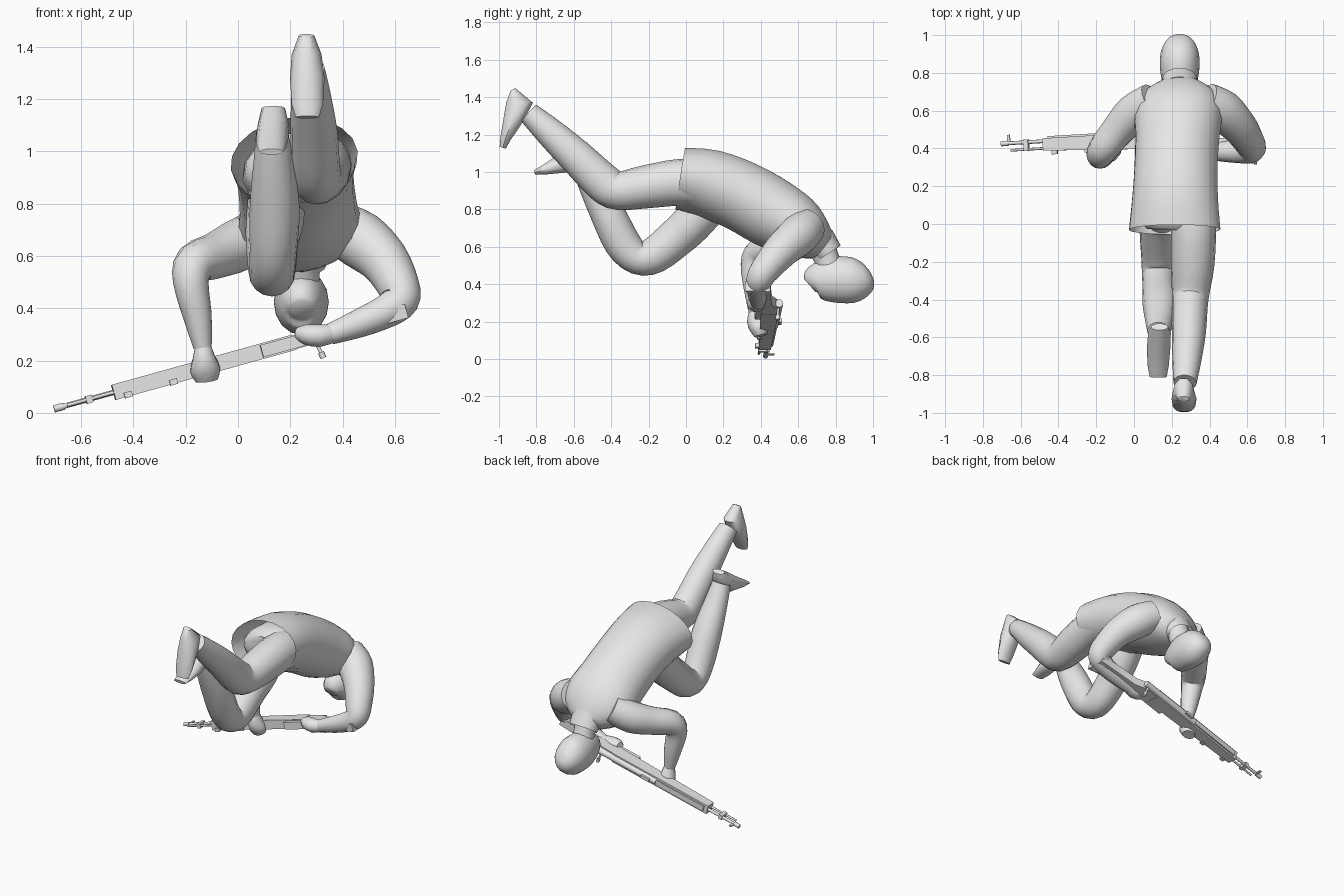
import bpy, bmesh, math
from mathutils import Vector, Matrix

grey = bpy.data.materials.new("plain_grey")
grey.diffuse_color = (0.8, 0.8, 0.8, 1)


def finish(name, bm, angle=40):
    bmesh.ops.recalc_face_normals(bm, faces=bm.faces)
    me = bpy.data.meshes.new(name)
    bm.to_mesh(me)
    bm.free()
    me.materials.append(grey)
    ob = bpy.data.objects.new(name, me)
    bpy.context.collection.objects.link(ob)
    bpy.context.view_layer.objects.active = ob
    ob.select_set(True)
    bpy.ops.object.shade_smooth_by_angle(angle=math.radians(angle))
    ob.select_set(False)
    return ob


def spline(rows, steps):
    """Catmull-Rom rows between the given sections."""
    out = []
    for i in range(len(rows) - 1):
        p0, p1 = rows[max(i - 1, 0)], rows[i]
        p2, p3 = rows[i + 1], rows[min(i + 2, len(rows) - 1)]
        for k in range(steps):
            t = k / steps
            out.append([0.5 * (2 * b + (c - a) * t + (2 * a - 5 * b + 4 * c - d) * t * t
                               + (3 * b - a - 3 * c + d) * t ** 3)
                        for a, b, c, d in zip(p0, p1, p2, p3)])
    out.append(list(rows[-1]))
    return out


def loft(name, rows, ref=(1, 0, 0), sides=16, steps=3, caps=(True, True), angle=50):
    """Tube through sections (x, y, z, half_width[, half_depth])."""
    rows = spline([r if len(r) == 5 else (*r, r[3]) for r in rows], steps)
    pts = [Vector(r[:3]) for r in rows]
    bm = bmesh.new()
    rings = []
    for i, r in enumerate(rows):
        t = (pts[min(i + 1, len(pts) - 1)] - pts[max(i - 1, 0)]).normalized()
        u = Vector(ref)
        u = (u - t * u.dot(t)).normalized()
        v = t.cross(u)
        ring = []
        for k in range(sides):
            a = 2 * math.pi * k / sides
            ring.append(bm.verts.new(pts[i] + u * r[3] * math.cos(a) + v * r[4] * math.sin(a)))
        rings.append(ring)
    for lo, hi in zip(rings, rings[1:]):
        for k in range(sides):
            n = (k + 1) % sides
            bm.faces.new((lo[k], lo[n], hi[n], hi[k]))
    if caps[0]:
        bm.faces.new(rings[0])
    if caps[1]:
        bm.faces.new(rings[-1])
    return finish(name, bm, angle)


# --- Jacket, open at the hem, with collar and pelvis inside
roll = (1, 0, 0.15)
loft("jacket", [(.215, -.03, .965, .245, .165), (.217, .13, .935, .23, .185),
                (.222, .30, .87, .222, .19), (.23, .46, .78, .225, .19),
                (.235, .59, .705, .235, .17), (.24, .68, .645, .20, .125),
                (.243, .745, .60, .10, .075)], roll, sides=20, caps=(False, True))
loft("pelvis", [(.215, -.025, .94, .15, .09), (.215, .03, .94, .19, .13),
                (.215, .15, .92, .2, .15)], roll)
loft("collar", [(.242, .71, .645, .105, .085), (.243, .765, .565, .095, .075)],
     steps=1, caps=(True, False))

# --- Neck and head
loft("neck", [(.243, .72, .62, .075), (.243, .75, .54, .068), (.243, .78, .46, .07)])
loft("head", [(.242, .66, .395, .045, .045), (.242, .685, .412, .07, .085),
              (.242, .74, .422, .09, .112), (.242, .82, .425, .104, .125),
              (.242, .90, .42, .102, .119), (.242, .96, .425, .08, .088),
              (.242, .99, .432, .048, .05), (.242, .999, .435, .015, .016)])

# --- Raised leg and its foot
loft("raised_leg", [(.31, .10, .93, .12, .125), (.315, -.03, .945, .12, .125),
                    (.31, -.22, .92, .115, .115), (.30, -.36, .90, .10, .103),
                    (.295, -.44, .94, .095, .105), (.29, -.58, 1.075, .09, .095),
                    (.28, -.72, 1.205, .077, .08), (.27, -.84, 1.315, .062, .06)])
loft("raised_foot", [(.262, -.925, 1.442, .03, .015), (.262, -.89, 1.37, .057, .075),
                     (.265, -.925, 1.28, .066, .055), (.265, -.965, 1.18, .06, .03),
                     (.265, -.98, 1.13, .045, .018)], sides=10, steps=1)

# --- Bent leg and its foot
loft("bent_leg", [(.15, .12, .84, .11, .12), (.14, .03, .725, .11, .11),
                  (.13, -.05, .65, .10, .105), (.13, -.17, .555, .092, .098),
                  (.13, -.26, .54, .088, .088), (.135, -.34, .62, .09, .097),
                  (.14, -.425, .79, .095, .092), (.135, -.52, .97, .075, .07),
                  (.13, -.57, 1.08, .06, .055)])
loft("bent_foot", [(.135, -.545, 1.165, .045, .02), (.135, -.575, 1.10, .06, .06),
                   (.13, -.66, 1.045, .062, .055), (.128, -.75, 1.015, .056, .03),
                   (.128, -.81, .998, .045, .012)], sides=10, steps=1)

# --- Arms and hands
fwd = (0, 1, 0)
loft("left_arm", [(.10, .66, .70, .09), (0, .59, .64, .10), (-.09, .49, .60, .088),
                  (-.165, .395, .57, .08), (-.18, .36, .50, .068),
                  (-.155, .365, .37, .055), (-.135, .37, .25, .035)], fwd)
loft("left_hand", [(-.135, .37, .265, .03), (-.13, .375, .21, .05, .045),
                   (-.125, .39, .165, .05, .06), (-.12, .40, .125, .035, .045)],
     fwd, sides=10, steps=2)
loft("right_arm", [(.38, .65, .71, .10), (.47, .60, .66, .11), (.56, .51, .58, .095),
                   (.615, .425, .48, .08), (.62, .395, .43, .072),
                   (.57, .385, .39, .064), (.47, .385, .345, .055),
                   (.35, .385, .30, .04)], fwd)
loft("right_hand", [(.37, .385, .305, .035), (.31, .375, .295, .05, .045),
                    (.26, .38, .30, .045, .04), (.225, .39, .305, .025, .022)],
     fwd, sides=10, steps=2)

# --- Rifle, in its own frame: length from the muzzle, up, sideways
d = Vector((1, .06, .278)).normalized()
up = Vector((0, 1, 0))
up = (up - d * up.dot(d)).normalized()
side = d.cross(up)
muzzle = Vector((-.703, .425, .015))
frame = Matrix.Translation(muzzle) @ Matrix((d, up, side)).transposed().to_4x4()


def prism(name, profile, w0, w1):
    """Profile in length/up, extruded sideways from w0 to w1."""
    bm = bmesh.new()
    lo = [bm.verts.new(frame @ Vector((s, u, w0))) for s, u in profile]
    hi = [bm.verts.new(frame @ Vector((s, u, w1))) for s, u in profile]
    bm.faces.new(lo)
    bm.faces.new(hi)
    for k in range(len(lo)):
        n = (k + 1) % len(lo)
        bm.faces.new((lo[k], lo[n], hi[n], hi[k]))
    return finish(name, bm, 30)


def block(name, s0, s1, u0, u1, w0, w1):
    return prism(name, [(s0, u0), (s1, u0), (s1, u1), (s0, u1)], w0, w1)


def rod(name, a, b, r, ref=up, sides=8):
    pa, pb = frame @ Vector(a), frame @ Vector(b)
    return loft(name, [(*pa, r), (*pb, r)], ref, sides, 1)


prism("fore_stock", [(.235, -.05), (.235, .015), (.95, .015), (.95, -.08)], -.03, .03)
prism("butt_stock", [(.95, -.08), (.95, .01), (1.04, .005), (1.11, -.03), (1.39, -.055),
                     (1.39, -.19), (1.12, -.095), (1.05, -.085)], -.027, .027)
rod("barrel", (0, 0, 0), (.30, 0, 0), .010)
rod("cleaning_rod", (.05, -.038, 0), (.25, -.038, 0), .007)
rod("muzzle_ring", (0, 0, 0), (.04, 0, 0), .014)
block("front_sight", .035, .05, 0, .045, -.005, .005)
block("barrel_band", .125, .15, -.047, .014, -.015, .015)
block("upper_guard", .26, .62, .01, .025, -.018, .018)
rod("receiver", (.62, .012, 0), (1.06, .012, 0), .022, sides=10)
block("rear_sight", .66, .72, .02, .046, -.01, .01)
block("magazine", .82, 1.0, -.105, -.06, -.024, .024)
rod("bolt_handle", (1.03, .01, 0), (1.045, .005, -.075), .007)
rod("bolt_knob", (1.043, .005, -.065), (1.046, .005, -.088), .012)

# --- Trigger guard and trigger
guard = [(1.0, -.08), (1.01, -.125), (1.045, -.135), (1.08, -.12), (1.09, -.085)]
for i, (a, b) in enumerate(zip(guard, guard[1:])):
    rod(f"trigger_guard_{i + 1}", (*a, 0), (*b, 0), .006, side, 6)
rod("trigger", (1.04, -.08, 0), (1.045, -.115, 0), .004, side, 6)

# --- Sling fittings under the fore stock
for i, s in enumerate((.27, .45)):
    block(f"sling_fitting_{i + 1}", s, s + .03, -.072, -.045, -.034, -.012)
